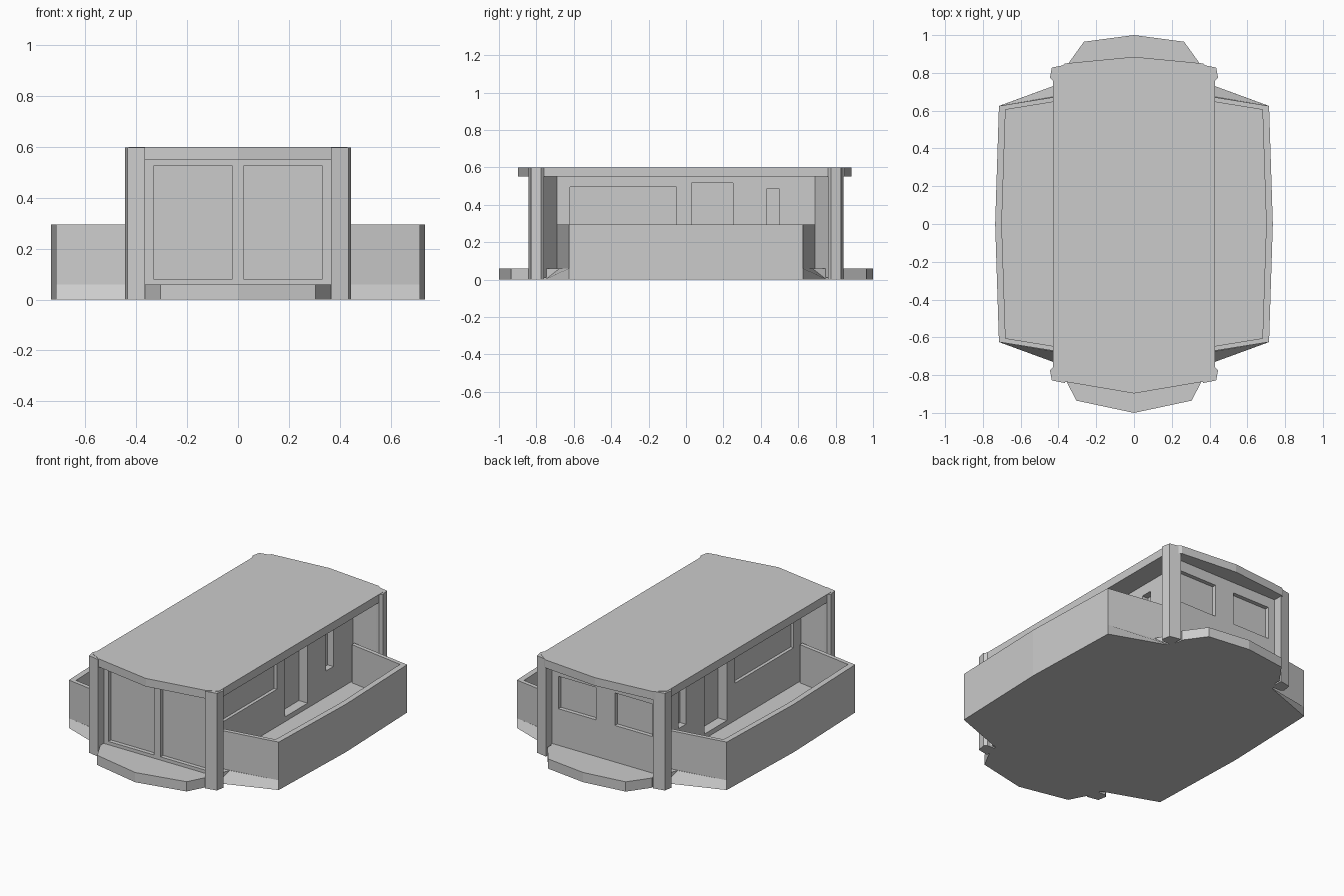
import bpy, bmesh

if "Cube" in bpy.data.objects:
    bpy.data.objects.remove(bpy.data.objects["Cube"])


def mesh_object(name, bm):
    bmesh.ops.recalc_face_normals(bm, faces=bm.faces)
    me = bpy.data.meshes.new(name)
    bm.to_mesh(me)
    bm.free()
    ob = bpy.data.objects.new(name, me)
    bpy.context.collection.objects.link(ob)
    return ob


def loft(name, low, high, z0, z1):
    """Solid between two plan outlines with equal point counts."""
    bm = bmesh.new()
    a = [bm.verts.new((x, y, z0)) for x, y in low]
    b = [bm.verts.new((x, y, z1)) for x, y in high]
    bm.faces.new(a[::-1])
    bm.faces.new(b)
    n = len(a)
    for i in range(n):
        j = (i + 1) % n
        bm.faces.new((a[i], a[j], b[j], b[i]))
    return mesh_object(name, bm)


def prism(name, pts, z0, z1):
    return loft(name, pts, pts, z0, z1)


def symmetric(half):
    """Complete a right-hand outline by mirroring it in x."""
    return half + [(-x, y) for x, y in reversed(half) if abs(x) > 1e-6]


def flip(pts, sx, sy):
    return [(x * sx, y * sy) for x, y in pts]


def cut(target, x, y, z):
    """Cut a box-shaped recess given its three ranges."""
    box = prism("recess_cutter", [(x[0], y[0]), (x[1], y[0]), (x[1], y[1]), (x[0], y[1])], *z)
    box.hide_render = True
    mod = target.modifiers.new("recess", 'BOOLEAN')
    mod.operation = 'DIFFERENCE'
    mod.solver = 'EXACT'
    mod.object = box
    bpy.context.view_layer.objects.active = target
    bpy.ops.object.modifier_apply(modifier=mod.name)
    bpy.data.objects.remove(box)


# Deck slab under everything
prism("deck", symmetric([(0.36, -0.80), (0.42, -0.67), (0.715, -0.625), (0.735, 0),
                         (0.715, 0.625), (0.42, 0.67), (0.36, 0.80)]), 0, 0.06)

# Cabin block with splayed end wings
cabin = prism("cabin", symmetric([(0.41, -0.785), (0.41, -0.762), (0.30, -0.69),
                                  (0.30, 0.69), (0.41, 0.762), (0.41, 0.785)]), 0.01, 0.56)

# Side windows and doors, end windows
for s in (-1, 1):
    for y0, y1, z0, z1, depth in ((-0.62, -0.05, 0.29, 0.495, 0.02),
                                  (0.03, 0.25, 0.09, 0.515, 0.06),
                                  (0.43, 0.50, 0.22, 0.485, 0.04)):
        cut(cabin, sorted((s * (0.30 - depth), s * 0.34)), (y0, y1), (z0, z1))
    cut(cabin, sorted((s * 0.022, s * 0.333)), (-0.85, -0.76), (0.08, 0.525))
    cut(cabin, sorted((s * 0.065, s * 0.32)), (0.76, 0.85), (0.285, 0.485))

# Corner pillars
pillar = [(0.365, 0.76), (0.43, 0.76), (0.445, 0.775), (0.435, 0.828), (0.365, 0.842)]
for sx in (-1, 1):
    for sy in (-1, 1):
        prism("corner_pillar", flip(pillar, sx, sy), 0, 0.598)

# Roof with shallow pointed ends
prism("roof", symmetric([(0, -0.897), (0.365, -0.835), (0.43, -0.80),
                         (0.43, 0.80), (0.365, 0.85), (0, 0.885)]), 0.55, 0.6)

# End platforms
prism("front_platform", symmetric([(0, -1.0), (0.305, -0.935), (0.365, -0.82), (0.365, -0.76)]), 0, 0.06)
prism("rear_platform", symmetric([(0, 1.0), (0.265, 0.965), (0.355, 0.84), (0.355, 0.76)]), 0, 0.06)

# Bulwarks round the side decks, with flared skirts at their ends
outer = [(0.31, -0.69), (0.715, -0.625), (0.735, 0), (0.715, 0.625), (0.31, 0.69)]
inner = [(0.31, 0.665), (0.68, 0.605), (0.70, 0), (0.68, -0.605), (0.31, -0.665)]
for sx in (-1, 1):
    prism("bulwark", flip(outer + inner, sx, 1), 0, 0.295)
    for sy in (-1, 1):
        low = [(0.36, 0.755), (0.715, 0.625), (0.36, 0.66)]
        high = [(0.36, 0.685), (0.714, 0.625), (0.36, 0.66)]
        loft("bulwark_skirt", flip(low, sx, sy), flip(high, sx, sy), 0, 0.06)
